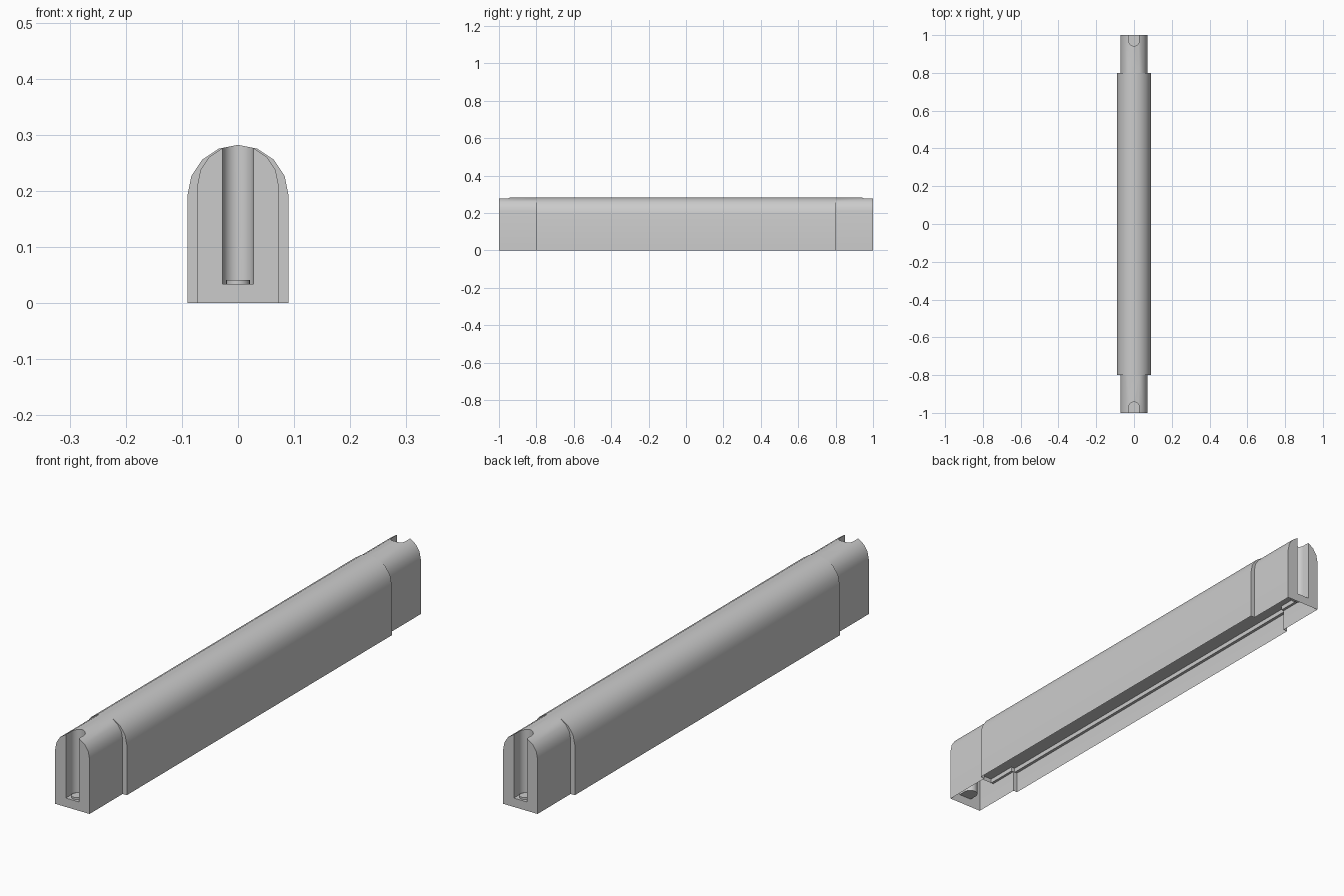
import bpy, bmesh, math

if "Cube" in bpy.data.objects:
    bpy.data.objects.remove(bpy.data.objects["Cube"])

STEP = 0.8       # where the wide middle meets the narrow ends
TOP = 0.282


def loft(bm, rings):
    """Skin a run of open cross-sections given as (y, [(x, z), ...])."""
    vs = [[bm.verts.new((x, y, z)) for x, z in pts] for y, pts in rings]
    for a, b in zip(vs, vs[1:]):
        for i in range(len(a) - 1):
            bm.faces.new((a[i], a[i + 1], b[i + 1], b[i]))
    return vs


def add_object(name, bm):
    me = bpy.data.meshes.new(name)
    bm.to_mesh(me)
    bm.free()
    ob = bpy.data.objects.new(name, me)
    bpy.context.collection.objects.link(ob)
    return ob


def smooth(ob):
    bpy.ops.object.select_all(action='DESELECT')
    ob.select_set(True)
    bpy.context.view_layer.objects.active = ob
    bpy.ops.object.shade_smooth_by_angle(angle=math.radians(30))


def arch(r):
    arc = [(r * math.cos(math.pi * i / 8), TOP - r + r * math.sin(math.pi * i / 8))
           for i in range(9)]
    return [(r, 0)] + arc + [(-r, 0)]


def tray_section(outer, inner):
    half = [(outer, 0.083), (inner, 0.083), (inner, 0.1)]
    return half + [(-x, z) for x, z in reversed(half)]


def stepped(end, narrow, wide):
    return [(-end, narrow), (-STEP, narrow), (-STEP, wide),
            (STEP, wide), (STEP, narrow), (end, narrow)]


# Arched housing with narrower ends
bm = bmesh.new()
vs = loft(bm, stepped(1.0, arch(0.0725), arch(0.09)))
bm.faces.new(vs[0])
bm.faces.new(vs[-1])
bm.faces.new([r[0] for r in vs] + [r[-1] for r in reversed(vs)])
bmesh.ops.remove_doubles(bm, verts=bm.verts, dist=1e-5)
bmesh.ops.recalc_face_normals(bm, faces=bm.faces)
housing = add_object("housing", bm)

# Round-backed screw slots cut into both ends
R, CY, FLOOR = 0.0275, 0.97, 0.034
for s in (-1, 1):
    bm = bmesh.new()
    outline = [(R, 1.05)] + [(R * math.cos(math.pi * i / 16), CY - R * math.sin(math.pi * i / 16))
                             for i in range(17)] + [(-R, 1.05)]
    base = bm.faces.new([bm.verts.new((x, s * y, FLOOR)) for x, y in outline])
    ext = bmesh.ops.extrude_face_region(bm, geom=[base], use_keep_orig=True)
    for v in ext["geom"]:
        if isinstance(v, bmesh.types.BMVert):
            v.co.z = 0.4
    bmesh.ops.recalc_face_normals(bm, faces=bm.faces)
    cutter = add_object("slot_cutter", bm)
    cutter.hide_render = True
    mod = housing.modifiers.new("slot", 'BOOLEAN')
    mod.operation = 'DIFFERENCE'
    mod.solver = 'EXACT'
    mod.object = cutter

# Bake the cuts, then open the underside
deps = bpy.context.evaluated_depsgraph_get()
baked = bpy.data.meshes.new_from_object(housing.evaluated_get(deps))
housing.modifiers.clear()
housing.data = baked
for ob in [o for o in bpy.data.objects if o.name.startswith("slot_cutter")]:
    bpy.data.objects.remove(ob)
bm = bmesh.new()
bm.from_mesh(baked)
under = [f for f in bm.faces if all(v.co.z < 1e-4 for v in f.verts)]
bmesh.ops.delete(bm, geom=under, context='FACES')
bm.to_mesh(baked)
bm.free()
smooth(housing)

# Recessed tray seen through the open underside
bm = bmesh.new()
vs = loft(bm, stepped(0.92, tray_section(0.072, 0.062), tray_section(0.0895, 0.078)))
for r in (vs[0], vs[-1]):
    bm.faces.new(r[1:5])
bmesh.ops.recalc_face_normals(bm, faces=bm.faces)
add_object("inner_tray", bm)

# Screw heads on the slot floors
for s, name in ((-1, "front_screw_head"), (1, "back_screw_head")):
    bpy.ops.mesh.primitive_cylinder_add(vertices=24, radius=0.021, depth=0.007,
                                        location=(0, s * CY, FLOOR + 0.0035))
    screw = bpy.context.object
    screw.name = name
    smooth(screw)
